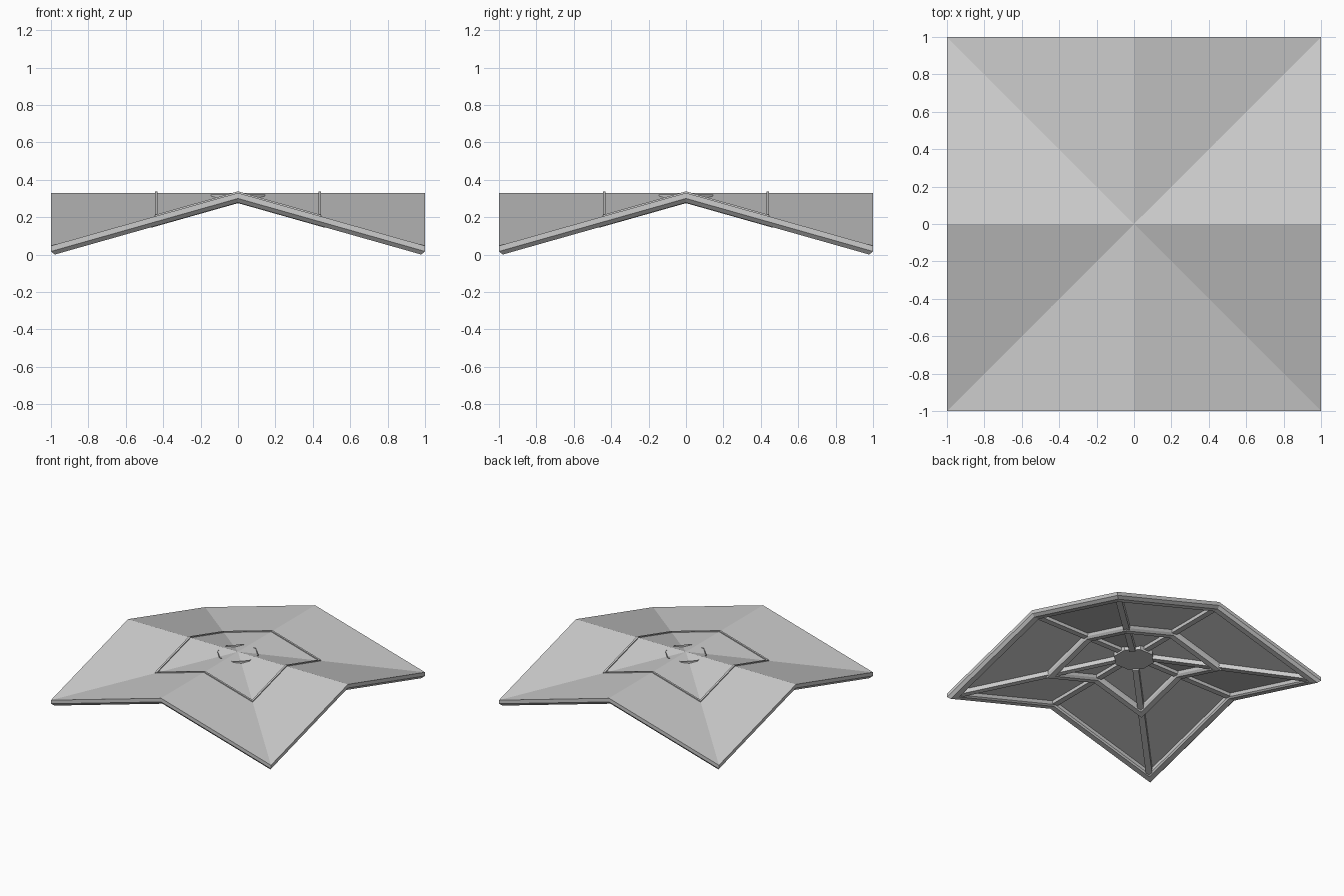
import bpy, bmesh, math
from mathutils import Vector

if "Cube" in bpy.data.objects:
    bpy.data.objects.remove(bpy.data.objects["Cube"], do_unlink=True)

RIDGE, SLOPE = 0.33, 0.283
grey = bpy.data.materials.new("light grey")
grey.use_nodes = True
COLOUR = (0.6, 0.6, 0.6, 1)
grey.diffuse_color = COLOUR
grey.node_tree.nodes["Principled BSDF"].inputs["Base Color"].default_value = COLOUR

# Eight directions: ridge ends alternate with valley corners
DIRS = [(1, 0), (1, 1), (0, 1), (-1, 1), (-1, 0), (-1, -1), (0, -1), (1, -1)]


def on_roof(x, y, dz=0):
    return Vector((x, y, RIDGE - SLOPE * min(abs(x), abs(y)) + dz))


def finish(name, bm):
    bmesh.ops.recalc_face_normals(bm, faces=bm.faces)
    mesh = bpy.data.meshes.new(name)
    bm.to_mesh(mesh)
    bm.free()
    mesh.materials.append(grey)
    obj = bpy.data.objects.new(name, mesh)
    bpy.context.collection.objects.link(obj)
    return obj


def square_loft(name, profile, closed=False, capped=False):
    """Sweep (half side, height offset) points round the folded square."""
    bm = bmesh.new()
    loops = [[bm.verts.new(on_roof(a * x, a * y, dz)) for x, y in DIRS]
             for a, dz in profile]
    pairs = list(zip(loops, loops[1:]))
    if closed:
        pairs.append((loops[-1], loops[0]))
    for p, q in pairs:
        for i in range(8):
            j = (i + 1) % 8
            bm.faces.new((p[i], p[j], q[j], q[i]))
    if capped:
        for loop, dz in ((loops[0], profile[0][1]), (loops[-1], profile[-1][1])):
            apex = bm.verts.new((0, 0, RIDGE + dz))
            for i in range(8):
                bm.faces.new((loop[i], loop[(i + 1) % 8], apex))
    return finish(name, bm)


def spoke(name, direction, start, end, half=0.026, top=-0.009, bottom=-0.043):
    """Straight box beam below the roof from the hub to the rim."""
    d = Vector(direction)
    side = Vector((-d.y, d.x, 0)).normalized() * half
    bm = bmesh.new()
    rings = []
    for a in (start, end):
        p = on_roof(d.x * a, d.y * a)
        rings.append([bm.verts.new(p + side * s + Vector((0, 0, h)))
                      for s, h in ((-1, top), (1, top), (0.9, bottom), (-0.9, bottom))])
    for i in range(4):
        j = (i + 1) % 4
        bm.faces.new((rings[0][i], rings[0][j], rings[1][j], rings[1][i]))
    for r in rings:
        bm.faces.new(r)
    return finish(name, bm)


# Folded roof skin
square_loft("roof_skin", [(1, 0), (1, -0.01)], capped=True)

# Outer rim with a chamfered lower edge
square_loft("outer_rim", [(1, -0.002), (1, -0.03), (0.98, -0.0525), (0.935, -0.0525),
                          (0.925, -0.04), (0.925, -0.005)])

# Middle ring beam with a thin fin rising through the skin
square_loft("middle_ring", [(0.475, -0.035), (0.465, -0.055), (0.42, -0.055), (0.41, -0.035),
                            (0.41, -0.006), (0.475, -0.006)], closed=True)
square_loft("ring_fin", [(0.445, -0.006), (0.445, 0.008), (0.43, 0.008), (0.43, -0.006)])

# Spokes along ridges and valleys
for n, (x, y) in enumerate(DIRS):
    diagonal = x and y
    kind = "valley" if diagonal else "ridge"
    spoke(f"{kind}_spoke_{n}", (x, y), 0.1 if diagonal else 0.14, 0.93)

# Octagonal hub, open where the roof covers it
bm = bmesh.new()
rim = []
for z in (0.272, 0.32):
    rim.append([bm.verts.new((0.157 * math.cos(t), 0.157 * math.sin(t), z))
                for t in (math.pi * (i + 0.5) / 4 for i in range(8))])
for i in range(8):
    j = (i + 1) % 8
    bm.faces.new((rim[0][i], rim[0][j], rim[1][j], rim[1][i]))
bm.faces.new(rim[0])
finish("centre_hub", bm)
